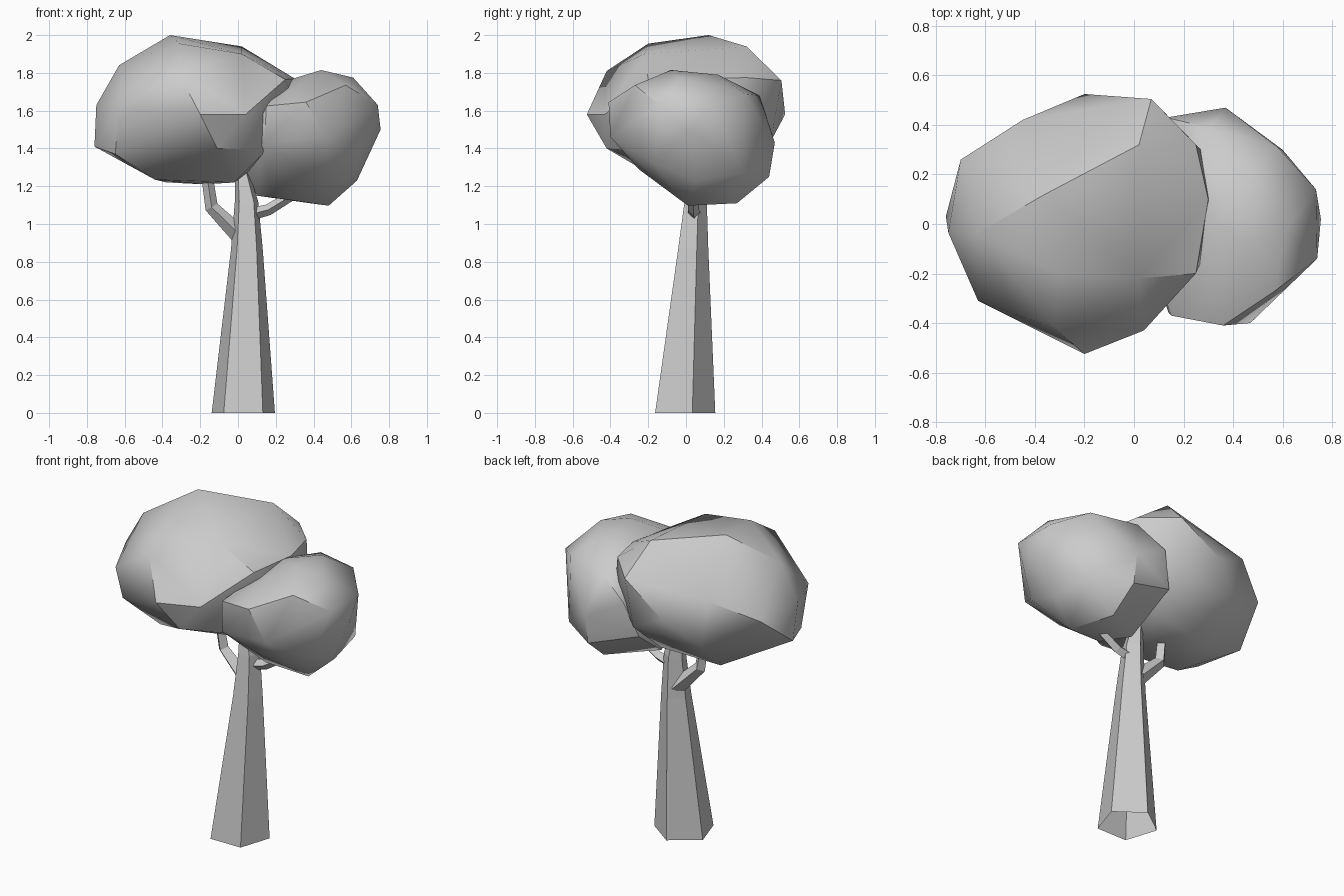
import bpy, bmesh, math
from mathutils import Vector


def finish(bm, name, smooth_angle=None):
    bmesh.ops.recalc_face_normals(bm, faces=bm.faces[:])
    me = bpy.data.meshes.new(name)
    bm.to_mesh(me)
    bm.free()
    ob = bpy.data.objects.new(name, me)
    bpy.context.collection.objects.link(ob)
    if smooth_angle:
        bpy.ops.object.select_all(action='DESELECT')
        ob.select_set(True)
        bpy.context.view_layer.objects.active = ob
        bpy.ops.object.shade_smooth_by_angle(angle=math.radians(smooth_angle))
    return ob


def bridge_rings(bm, rings):
    # side walls plus the far end cap; the near end stays open
    n = len(rings[0])
    for a, b in zip(rings, rings[1:]):
        for i in range(n):
            j = (i + 1) % n
            bm.faces.new((a[i], a[j], b[j], b[i]))
    bm.faces.new(rings[-1])


def trunk(name, sections, sides=5):
    # each section: x, y, z, radius
    bm = bmesh.new()
    rings = []
    for x, y, z, r in sections:
        angles = [math.radians(18) + math.tau * k / sides for k in range(sides)]
        rings.append([bm.verts.new((x + r * math.cos(a), y + r * math.sin(a), z)) for a in angles])
    bridge_rings(bm, rings)
    return finish(bm, name)


def branch(name, path, radii, sides=4):
    pts = [Vector(p) for p in path]
    bm = bmesh.new()
    rings = []
    side = Vector((0, 1, 0))
    for i, p in enumerate(pts):
        d = (pts[min(i + 1, len(pts) - 1)] - pts[max(i - 1, 0)]).normalized()
        u = (side - d * side.dot(d)).normalized()
        v = d.cross(u)
        ring = []
        for k in range(sides):
            a = math.tau * k / sides
            ring.append(bm.verts.new(p + radii[i] * (u * math.cos(a) + v * math.sin(a))))
        rings.append(ring)
    bridge_rings(bm, rings)
    return finish(bm, name)


def foliage(name, corners):
    # faceted crown: convex hull around its corner points
    bm = bmesh.new()
    for c in corners:
        bm.verts.new(c)
    bmesh.ops.convex_hull(bm, input=bm.verts[:])
    loose = [v for v in bm.verts if not v.link_faces]
    bmesh.ops.delete(bm, geom=loose, context='VERTS')
    return finish(bm, name, 38)


# Five-sided tapered trunk, open underneath
trunk("trunk", [(0.028, -0.021, 0, 0.176), (0.047, 0.03, 0.87, 0.088),
                (0.045, 0.045, 1.12, 0.065), (0.015, 0.05, 1.32, 0.03)])

# Bent branches
branch("left_branch", [(0.02, 0.06, 0.93), (-0.14, 0.06, 1.09), (-0.165, 0.05, 1.26)],
       [0.05, 0.036, 0.03])
branch("right_branch", [(0.06, 0.045, 1.05), (0.16, 0.04, 1.075), (0.30, 0.04, 1.16)],
       [0.034, 0.03, 0.026])

# Large left crown
foliage("large_crown", [
    (-0.36, 0.12, 2.0), (0.02, 0.32, 1.94), (-0.31, -0.20, 1.955), (0.02, -0.22, 1.90),
    (-0.63, -0.035, 1.84), (-0.32, -0.42, 1.81), (-0.20, -0.525, 1.58), (0.25, -0.20, 1.765),
    (0.25, 0.32, 1.775), (0.30, 0.10, 1.77), (0.07, 0.505, 1.76), (-0.20, 0.525, 1.58),
    (-0.45, 0.42, 1.72), (-0.63, -0.31, 1.605), (-0.75, -0.035, 1.63), (-0.76, 0.03, 1.41),
    (-0.70, 0.26, 1.60), (-0.65, -0.21, 1.37), (-0.11, -0.42, 1.40), (0.15, -0.29, 1.39),
    (0.04, -0.43, 1.58), (-0.44, -0.14, 1.235), (-0.02, 0.0, 1.22), (-0.18, 0.10, 1.21),
    (-0.38, 0.20, 1.22), (0.0, 0.25, 1.25), (-0.40, 0.42, 1.42), (0.05, 0.45, 1.44),
    (0.20, 0.20, 1.37), (0.31, 0.14, 1.60), (0.29, 0.28, 1.58), (0.30, -0.08, 1.62)])

# Small right crown
foliage("small_crown", [
    (0.74, -0.14, 1.63), (0.735, 0.14, 1.63), (0.57, -0.27, 1.735), (0.36, -0.41, 1.645),
    (0.15, -0.37, 1.625), (0.44, -0.08, 1.815), (0.46, 0.17, 1.79), (0.61, -0.03, 1.775),
    (0.58, 0.31, 1.69), (0.26, 0.05, 1.76), (0.37, 0.47, 1.43), (0.30, 0.39, 1.68),
    (0.13, 0.43, 1.56), (0.755, 0.02, 1.50), (0.47, -0.40, 1.46), (0.63, 0.05, 1.23),
    (0.48, 0.01, 1.097), (0.38, 0.27, 1.11), (0.37, 0.44, 1.25), (0.60, 0.30, 1.27),
    (0.34, -0.25, 1.29), (0.62, -0.17, 1.32), (0.22, -0.04, 1.135), (0.10, 0.10, 1.15),
    (0.02, 0.0, 1.33), (0.14, -0.36, 1.43), (0.06, 0.38, 1.35)])
